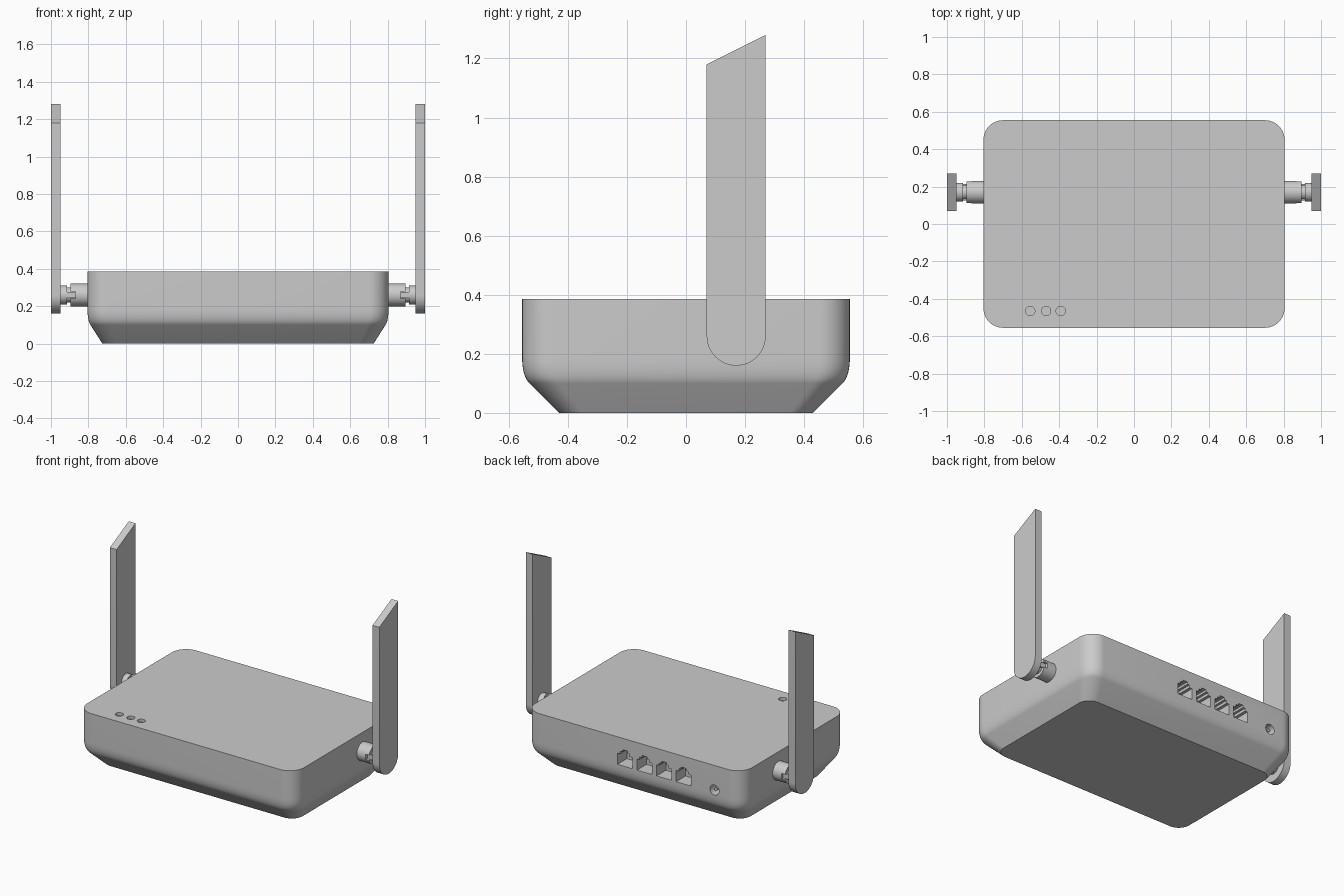
import bpy, bmesh, math

if "Cube" in bpy.data.objects:
    bpy.data.objects.remove(bpy.data.objects["Cube"], do_unlink=True)

GREY = (0.6, 0.6, 0.6, 1)
mat = bpy.data.materials.new("light grey plastic")
mat.use_nodes = True
mat.diffuse_color = GREY
mat.node_tree.nodes["Principled BSDF"].inputs["Base Color"].default_value = GREY


def loft(name, rings):
    """Skin a stack of matching rings and cap both ends."""
    bm = bmesh.new()
    loops = [[bm.verts.new(p) for p in ring] for ring in rings]
    n = len(loops[0])
    for low, high in zip(loops, loops[1:]):
        for i in range(n):
            j = (i + 1) % n
            bm.faces.new((low[i], low[j], high[j], high[i]))
    bm.faces.new(loops[0][::-1])
    bm.faces.new(loops[-1])
    bmesh.ops.recalc_face_normals(bm, faces=bm.faces)
    mesh = bpy.data.meshes.new(name)
    bm.to_mesh(mesh)
    bm.free()
    mesh.materials.append(mat)
    ob = bpy.data.objects.new(name, mesh)
    bpy.context.collection.objects.link(ob)
    return ob


def prism(name, outline, axis, start, end):
    """Extrude a 2D outline along an axis."""
    place = {"x": lambda u, v, a: (a, u, v),
             "y": lambda u, v, a: (u, a, v),
             "z": lambda u, v, a: (u, v, a)}[axis]
    return loft(name, [[place(u, v, a) for u, v in outline] for a in (start, end)])


def arc(cu, cv, r, first, last, steps):
    return [(cu + r * math.cos(math.radians(first + (last - first) * i / steps)),
             cv + r * math.sin(math.radians(first + (last - first) * i / steps)))
            for i in range(steps + 1)]


def circle(cu, cv, r, sides=32):
    return arc(cu, cv, r, 0, 360, sides)[:-1]


def box(u0, u1, v0, v1):
    return [(u0, v0), (u1, v0), (u1, v1), (u0, v1)]


def rounded_ring(hx, hy, r, z):
    pts = []
    for k, (sx, sy) in enumerate([(1, 1), (-1, 1), (-1, -1), (1, -1)]):
        pts += arc(sx * (hx - r), sy * (hy - r), r, 90 * k, 90 * k + 90, 10)
    return [(x, y, z) for x, y in pts]


def select(ob):
    bpy.ops.object.select_all(action="DESELECT")
    ob.select_set(True)
    bpy.context.view_layer.objects.active = ob


def cut(ob, cutter):
    mod = ob.modifiers.new("cut", "BOOLEAN")
    mod.operation = "DIFFERENCE"
    mod.solver = "EXACT"
    mod.object = cutter
    select(ob)
    bpy.ops.object.modifier_apply(modifier=mod.name)
    bpy.data.objects.remove(cutter, do_unlink=True)


def smooth(ob):
    select(ob)
    bpy.ops.object.shade_smooth_by_angle(angle=math.radians(30))


# Housing: sloped underside blending into upright walls
HX, HY, TOP = 0.805, 0.555, 0.385
rings = [rounded_ring(0.725, 0.43, 0.08, 0)]
for i in range(9):
    t = i / 8
    a, b, c = (1 - t) ** 2, 2 * t * (1 - t), t * t
    rings.append(rounded_ring(a * 0.789 + (b + c) * HX, a * 0.53 + (b + c) * HY,
                              0.1 + 0.005 * t, a * 0.1 + b * 0.125 + c * 0.19))
rings.append(rounded_ring(HX, HY, 0.105, TOP))
housing = loft("housing", rings)

# Indicator recesses on the top
for x in (-0.555, -0.47, -0.392):
    cut(housing, prism("recess_cutter", circle(x, -0.465, 0.025), "z", TOP - 0.02, TOP + 0.05))

# Stepped network sockets on the back
half = [(0.055, 0.2), (0.055, 0.275), (0.035, 0.275), (0.035, 0.293), (0.018, 0.293), (0.018, 0.308)]
for i in range(4):
    cx = 0.065 - 0.145 * i
    outline = [(cx + u, v) for u, v in half] + [(cx - u, v) for u, v in reversed(half)]
    cut(housing, prism("socket_cutter", outline, "y", HY - 0.1, HY + 0.05))

# Round power jack with its pin
cut(housing, prism("jack_cutter", circle(-0.6, 0.22, 0.034), "y", HY - 0.1, HY + 0.05))
smooth(housing)
smooth(prism("power_pin", circle(-0.6, 0.22, 0.011, 16), "y", HY - 0.105, HY - 0.015))

# Antennas and their hinges, one per side
AY, AZ = 0.17, 0.26
for side, s in (("left", 1), ("right", -1)):
    blade = arc(AY, AZ, 0.1, 180, 360, 24) + [(AY + 0.1, 1.28), (AY - 0.1, 1.18)]
    smooth(prism(side + "_antenna", blade, "x", s * 0.95, s * 1.0))

    hinge = prism(side + "_hinge_socket", circle(AY, AZ, 0.061), "x", s * 0.79, s * 0.895)
    cut(hinge, prism("slot_cutter", box(AY - 0.1, AY + 0.1, AZ - 0.018, AZ + 0.018),
                     "x", s * 0.87, s * 0.92))
    smooth(hinge)
    smooth(prism(side + "_hinge_neck", circle(AY, AZ, 0.04), "x", s * 0.865, s * 0.92))
    smooth(prism(side + "_hinge_flange", circle(AY, AZ, 0.05), "x", s * 0.915, s * 0.952))
    prism(side + "_hinge_tongue", box(AY - 0.045, AY + 0.045, AZ - 0.016, AZ + 0.016),
          "x", s * 0.872, s * 0.93)
